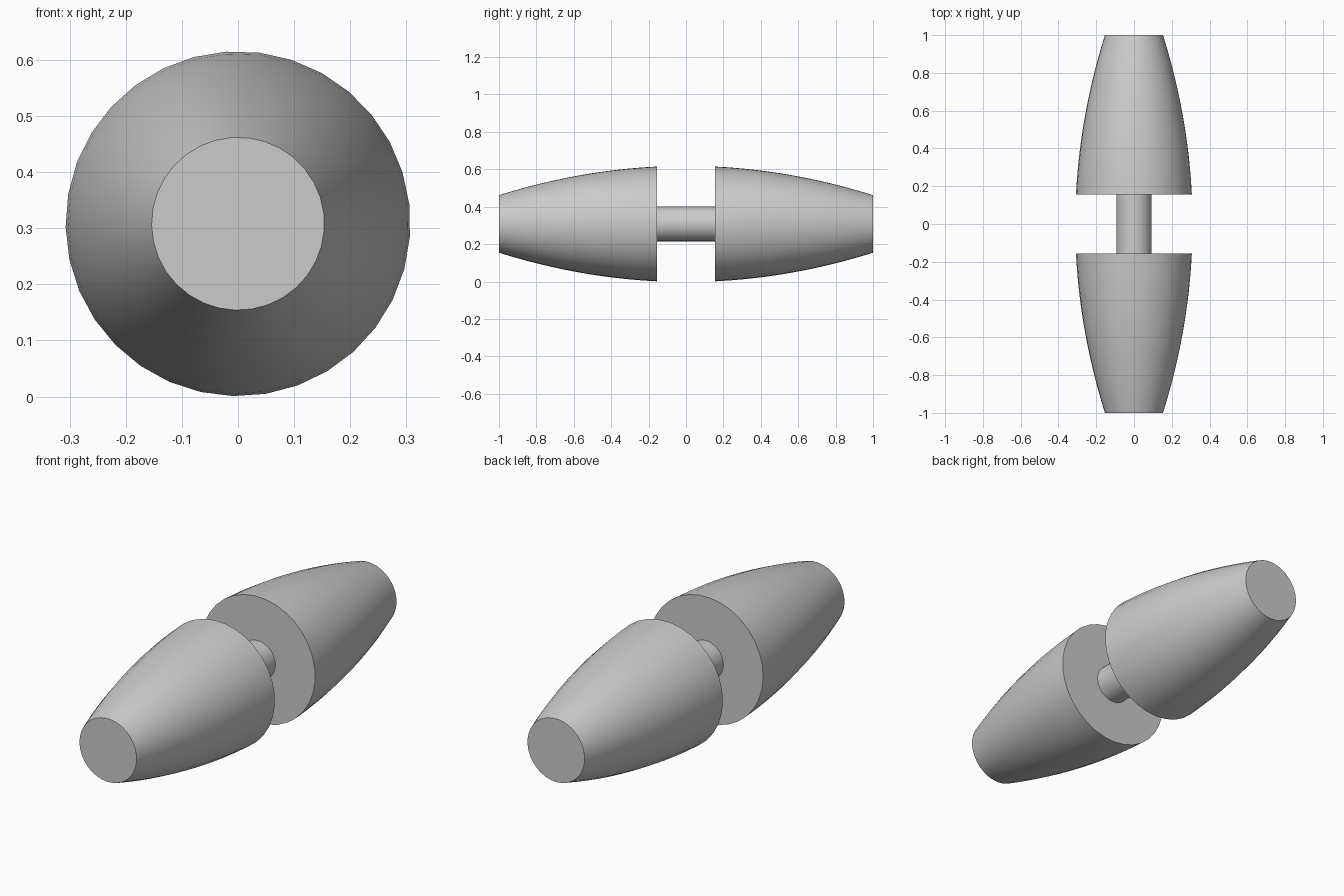
import bpy, bmesh, math
from mathutils import Matrix, Vector

cube = bpy.data.objects.get("Cube")
if cube:
    bpy.data.objects.remove(cube, do_unlink=True)

SIDES = 33
AXIS_HEIGHT = 0.308
GAP = 0.155          # half the space between the two cones
BULGE = 0.311        # radius the curved outline would reach at the middle

grey = bpy.data.materials.new("plain grey")
grey.use_nodes = True
colour = (0.6, 0.6, 0.6, 1)
grey.diffuse_color = colour
grey.node_tree.nodes["Principled BSDF"].inputs["Base Color"].default_value = colour


def lathe(name, profile):
    """Turn (position, radius) pairs about the lengthwise axis and cap both ends."""
    bm = bmesh.new()
    rings = []
    for y, r in profile:
        ring = []
        for i in range(SIDES):
            a = math.tau * (i - 0.35) / SIDES
            ring.append(bm.verts.new((r * math.sin(a), y, r * math.cos(a))))
        rings.append(ring)
    for a, b in zip(rings, rings[1:]):
        for i in range(SIDES):
            j = (i + 1) % SIDES
            bm.faces.new((a[i], a[j], b[j], b[i]))
    bm.faces.new(rings[0])
    bm.faces.new(rings[-1])
    bmesh.ops.recalc_face_normals(bm, faces=bm.faces)
    mesh = bpy.data.meshes.new(name)
    bm.to_mesh(mesh)
    bm.free()
    mesh.materials.append(grey)
    obj = bpy.data.objects.new(name, mesh)
    obj.location.z = AXIS_HEIGHT
    bpy.context.collection.objects.link(obj)
    bpy.ops.object.select_all(action="DESELECT")
    obj.select_set(True)
    bpy.context.view_layer.objects.active = obj
    bpy.ops.object.shade_smooth_by_angle(angle=math.radians(35))
    return obj


# Two rounded, blunt cones, wide ends facing each other
STEPS = 12
outline = []
for k in range(STEPS + 1):
    y = GAP + (1 - GAP) * k / STEPS
    outline.append((y, BULGE - 0.157 * y * y))
lathe("back_cone", outline)
lathe("front_cone", [(-y, r) for y, r in outline])

# Thin rod joining them
lathe("connecting_rod", [(-GAP, 0.093), (GAP, 0.093)])
